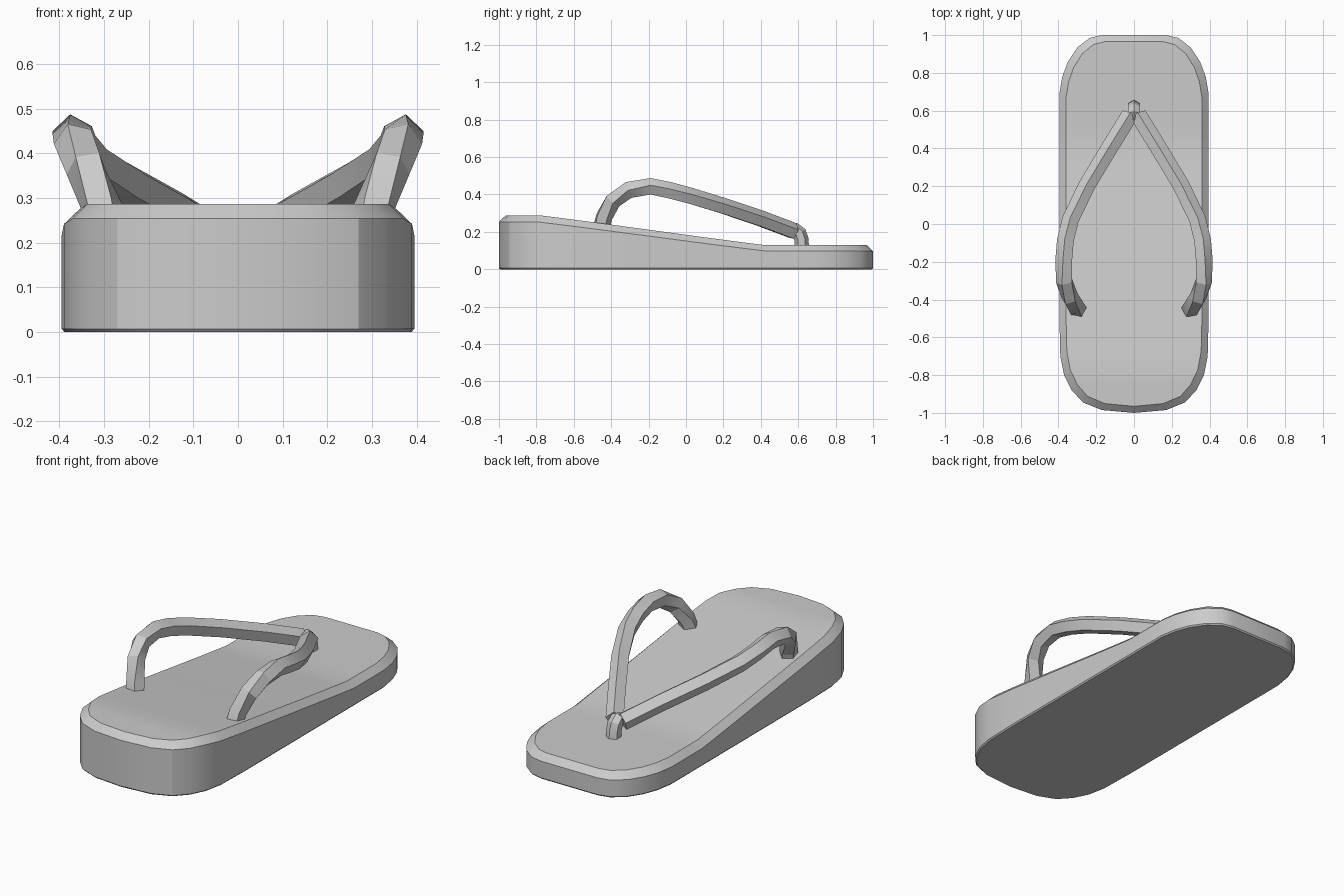
import bpy
import math
from mathutils import Vector

cube = bpy.data.objects.get("Cube")
if cube:
    bpy.data.objects.remove(cube, do_unlink=True)

# Single flat colour
grey = bpy.data.materials.new("plain grey")
grey.use_nodes = True
colour = (0.6, 0.6, 0.6, 1)
grey.diffuse_color = colour
grey.node_tree.nodes["Principled BSDF"].inputs["Base Color"].default_value = colour


def make_object(name, verts, faces, angle):
    mesh = bpy.data.meshes.new(name)
    mesh.from_pydata(verts, [], faces)
    mesh.materials.append(grey)
    obj = bpy.data.objects.new(name, mesh)
    bpy.context.collection.objects.link(obj)
    bpy.ops.object.select_all(action='DESELECT')
    obj.select_set(True)
    bpy.context.view_layer.objects.active = obj
    bpy.ops.object.mode_set(mode='EDIT')
    bpy.ops.mesh.select_all(action='SELECT')
    bpy.ops.mesh.normals_make_consistent(inside=False)
    bpy.ops.object.mode_set(mode='OBJECT')
    if angle:
        bpy.ops.object.shade_smooth_by_angle(angle=math.radians(angle))
    return obj


def top_height(y):
    """Raised heel, straight ramp, flat toe."""
    t = min(max((y + 0.8) / 1.23, 0), 1)
    return 0.287 - 0.157 * (0.93 * t + 0.07 * t * t * (3 - 2 * t))


def build_sole():
    # Half outline from heel centre to toe centre
    heel = [(0, -1), (0.17, -0.985), (0.27, -0.945), (0.33, -0.88),
            (0.37, -0.80), (0.39, -0.70)]
    side = [(0.395, y) for y in (-0.5, -0.2, 0.1, 0.33, 0.43, 0.53)]
    toe = [(0.395, 0.69), (0.38, 0.78), (0.35, 0.86), (0.30, 0.935),
           (0.235, 0.985), (0.17, 1), (0, 1)]
    half = heel + side + toe
    ring = half + [(-x, y) for x, y in reversed(half[1:-1])]
    n, m = len(ring), len(half)

    # Rings: bottom, bottom bevel, top of wall, chamfered top
    levels = [(0.006, lambda y: 0), (0, lambda y: 0.007),
              (0, lambda y: top_height(y) - 0.033), (0.035, top_height)]
    verts = []
    for inset, height in levels:
        for x, y in ring:
            verts.append((x * (1 - inset / 0.395), y * (1 - inset), height(y)))
    faces = [(k * n + i, k * n + (i + 1) % n, (k + 1) * n + (i + 1) % n, (k + 1) * n + i)
             for k in range(len(levels) - 1) for i in range(n)]

    # Caps made of strips running across the sole
    for base in (0, (len(levels) - 1) * n):
        for i in range(m - 1):
            strip = [i, i + 1, (n - i - 1) % n, (n - i) % n]
            faces.append([base + j for j in dict.fromkeys(strip)])
    make_object("sole", verts, faces, 25)


def build_tube(name, path, radii, ridges, sides, angle):
    """Sweep a polygon along a path with one corner following the ridge hints."""
    points = [Vector(p) for p in path]
    last = len(points) - 1
    verts, faces = [], []
    for i, p in enumerate(points):
        before = (p - points[max(i - 1, 0)]).normalized()
        after = (points[min(i + 1, last)] - p).normalized()
        t = (before + after).normalized()
        up = Vector(ridges[i])
        up = (up - t * up.dot(t)).normalized()
        across = t.cross(up)
        for k in range(sides):
            a = math.tau * k / sides
            verts.append(p + radii[i] * (up * math.cos(a) + across * math.sin(a)))
    for i in range(last):
        for k in range(sides):
            j = (k + 1) % sides
            faces.append((i * sides + k, i * sides + j, (i + 1) * sides + j, (i + 1) * sides + k))
    faces += [tuple(range(sides)), tuple(range(last * sides, (last + 1) * sides))]
    return make_object(name, verts, faces, angle)


build_sole()

# Pair of straps from the heel sides to the toe
strap = [(0.29, -0.46, 0.20), (0.305, -0.44, 0.28), (0.34, -0.39, 0.37),
         (0.366, -0.305, 0.425), (0.37, -0.19, 0.441), (0.362, -0.09, 0.42),
         (0.336, 0.02, 0.39), (0.25, 0.2, 0.335), (0.13, 0.4, 0.268), (0.022, 0.575, 0.202)]
for label, s in (("left", 1), ("right", -1)):
    hints = []
    for i in range(len(strap)):
        f = max(0, 1 - i / 4)
        hints.append((s * (0.13 + 0.7 * f), -0.65 * f, 1 - 0.8 * f))
    build_tube(label + "_strap", [(s * x, y, z) for x, y, z in strap],
               [0.047] * len(strap), hints, 5, 20)

# Toe post curling down into the sole
post = [(0, 0.555, 0.205), (0, 0.585, 0.213), (0, 0.606, 0.194),
        (0, 0.617, 0.16), (0, 0.62, 0.11)]
build_tube("toe_post", post, [0.032, 0.036, 0.038, 0.038, 0.038],
           [(0, 0.7, 0.7)] * len(post), 6, 25)
